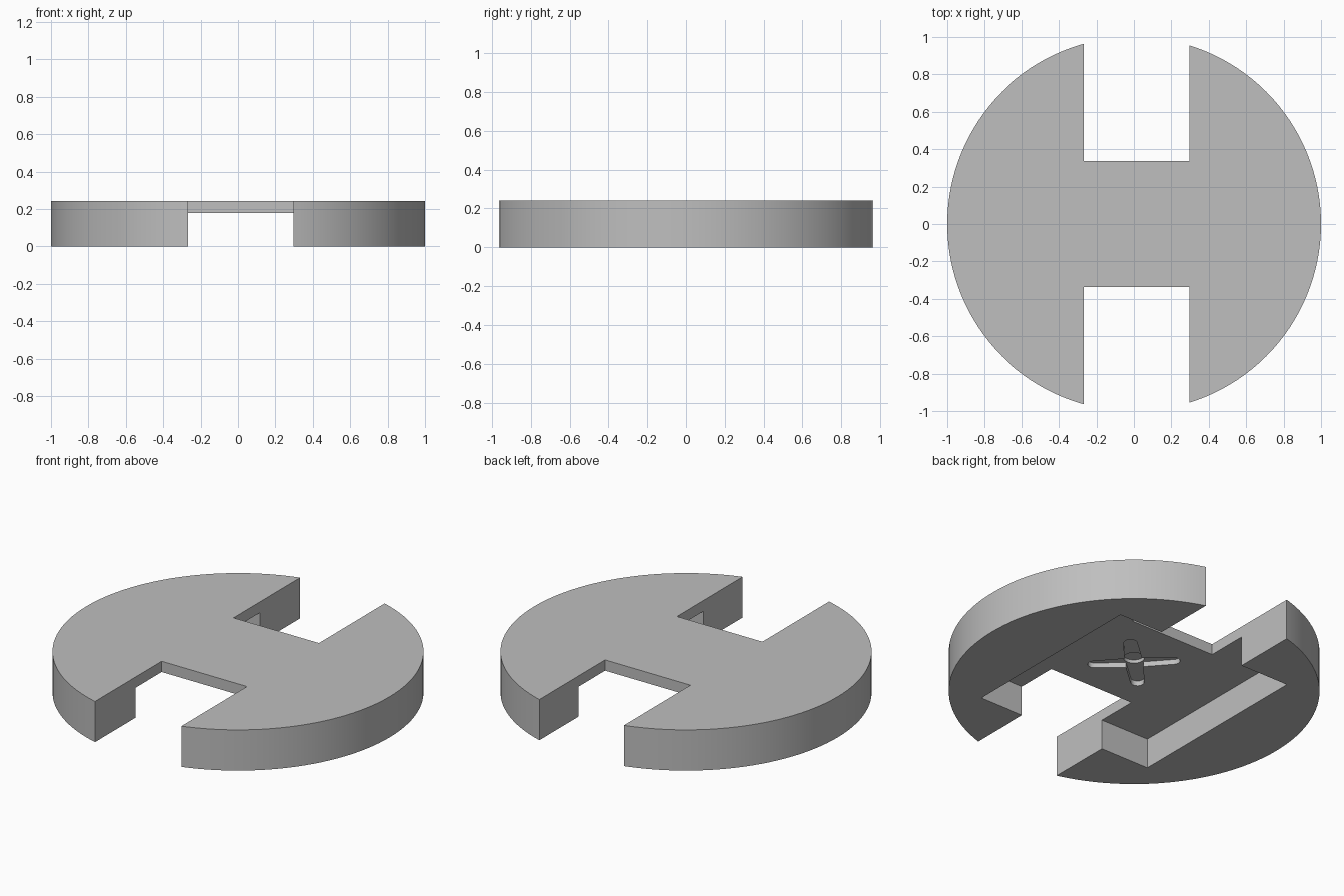
import bpy
import bmesh
from math import radians, pi, cos, sin

if "Cube" in bpy.data.objects:
    bpy.data.objects.remove(bpy.data.objects["Cube"], do_unlink=True)

TOP = 0.242        # overall height
CEILING = 0.178    # roof of the square pocket
POCKET = 0.585     # half width of the pocket
SLOT_X = (-0.266, 0.296)
SLOT_Y = 0.338

grey = bpy.data.materials.new("plain grey")
grey.use_nodes = True
colour = (0.52, 0.52, 0.52, 1)
grey.diffuse_color = colour
grey.node_tree.nodes["Principled BSDF"].inputs["Base Color"].default_value = colour


def prism(name, outline, z0, z1):
    """Extrude a flat outline between two heights."""
    bm = bmesh.new()
    base = bm.faces.new([bm.verts.new((x, y, z0)) for x, y in outline])
    side = bmesh.ops.extrude_face_region(bm, geom=[base])["geom"]
    for v in side:
        if isinstance(v, bmesh.types.BMVert):
            v.co.z = z1
    bmesh.ops.recalc_face_normals(bm, faces=bm.faces)
    mesh = bpy.data.meshes.new(name)
    bm.to_mesh(mesh)
    bm.free()
    mesh.materials.append(grey)
    obj = bpy.data.objects.new(name, mesh)
    bpy.context.collection.objects.link(obj)
    return obj


def circle(radius, count):
    return [(radius * cos(2 * pi * i / count), radius * sin(2 * pi * i / count))
            for i in range(count)]


def box(x0, x1, y0, y1):
    return [(x0, y0), (x1, y0), (x1, y1), (x0, y1)]


def horn_outline(reach=0.25, tip=0.036, valley=0.066, steps=10):
    """Four tapered diagonal arms with rounded ends."""
    points = []
    for arm in range(4):
        a = pi / 4 + arm * pi / 2
        points.append((valley * cos(a - pi / 4), valley * sin(a - pi / 4)))
        for i in range(steps + 1):
            t = a - pi / 2 + pi * i / steps
            points.append(((reach - tip) * cos(a) + tip * cos(t),
                           (reach - tip) * sin(a) + tip * sin(t)))
    return points


# Round body
body = prism("round_base", circle(1, 128), 0, TOP)

# Slots, underside pocket, and recess for a four-armed horn with its hub
cutters = [
    prism("back_slot", box(*SLOT_X, SLOT_Y, 1.2), -0.1, 0.4),
    prism("front_slot", box(*SLOT_X, -1.2, -SLOT_Y), -0.1, 0.4),
    prism("pocket", box(-POCKET, POCKET, -POCKET, POCKET), -0.1, CEILING),
    prism("horn_recess", horn_outline(), 0.1, CEILING + 0.03),
    prism("hub_recess", circle(0.057, 32), 0.1, CEILING + 0.05),
]
bpy.context.view_layer.objects.active = body
for cutter in cutters:
    cutter.hide_render = True
    mod = body.modifiers.new(cutter.name, "BOOLEAN")
    mod.operation = "DIFFERENCE"
    mod.solver = "EXACT"
    mod.object = cutter
    bpy.ops.object.modifier_apply(modifier=mod.name)
    bpy.data.objects.remove(cutter, do_unlink=True)

# Smooth rim with sharp edges
bpy.ops.object.select_all(action="DESELECT")
body.select_set(True)
bpy.ops.object.shade_smooth_by_angle(angle=radians(30))
